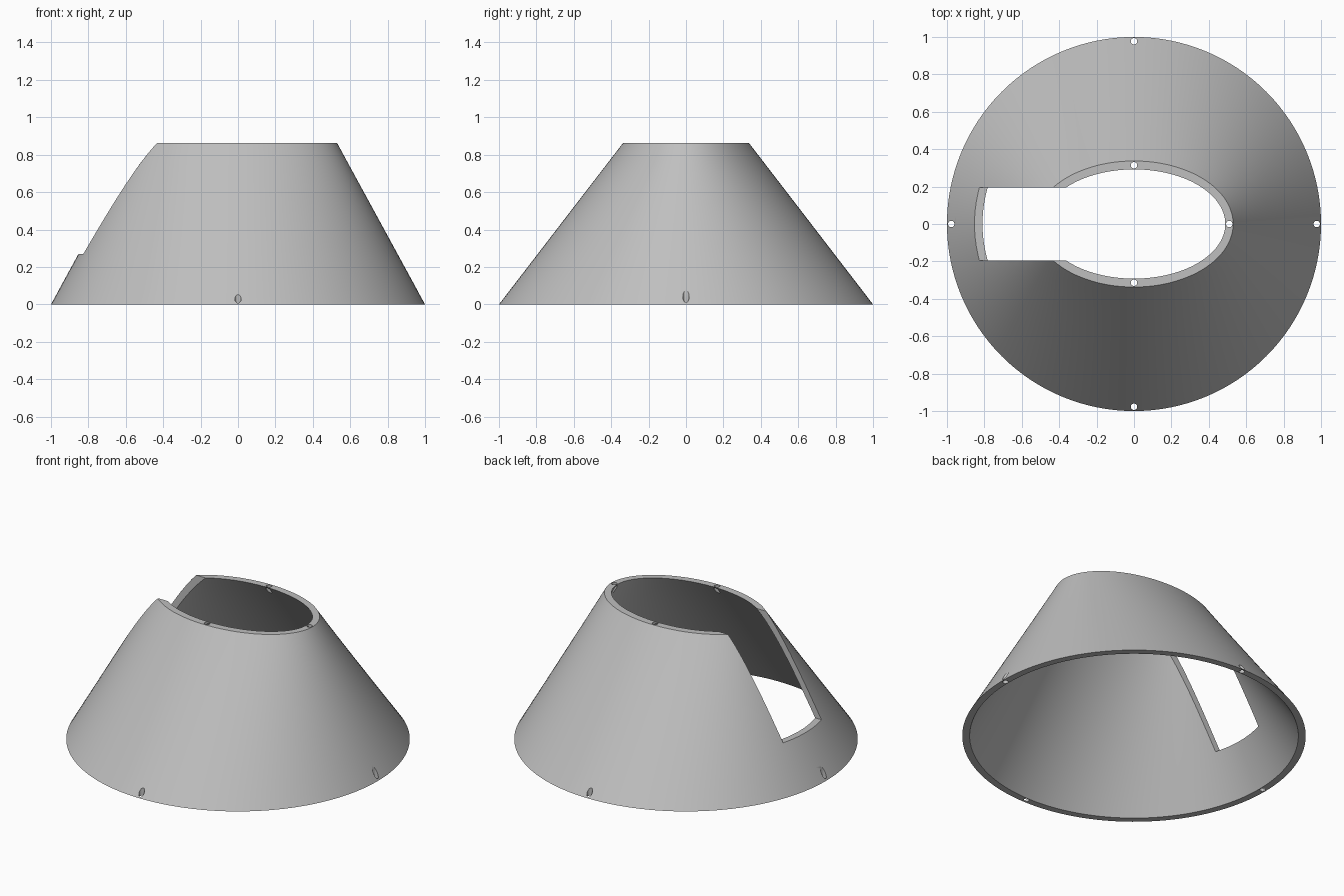
import bpy
import bmesh
from math import cos, sin, tau, radians
from mathutils import Matrix

HEIGHT = 0.862
SEGMENTS = 128
LEVELS = 10
HOLE_RADIUS = 0.017

cube = bpy.data.objects.get("Cube")
if cube:
    bpy.data.objects.remove(cube, do_unlink=True)

grey = bpy.data.materials.new("plain grey")
grey.use_nodes = True
colour = (0.52, 0.52, 0.52, 1)
grey.diffuse_color = colour
grey.node_tree.nodes["Principled BSDF"].inputs["Base Color"].default_value = colour


def make_object(name, bm):
    bmesh.ops.recalc_face_normals(bm, faces=bm.faces)
    mesh = bpy.data.meshes.new(name)
    bm.to_mesh(mesh)
    bm.free()
    mesh.materials.append(grey)
    obj = bpy.data.objects.new(name, mesh)
    bpy.context.collection.objects.link(obj)
    return obj


def ring(bm, base, top, t):
    """Ellipse a fraction t of the way from the base circle to the top ellipse."""
    rx = base + (top[0] - base) * t
    ry = base + (top[1] - base) * t
    angles = [tau * i / SEGMENTS for i in range(SEGMENTS)]
    return [bm.verts.new((rx * cos(a), ry * sin(a), HEIGHT * t)) for a in angles]


# Hollow shroud: round base lofted to an oval rim, with a parallel inner wall
bm = bmesh.new()
steps = [i / LEVELS for i in range(LEVELS + 1)]
rings = [ring(bm, 1.0, (0.53, 0.337), t) for t in steps]
rings += [ring(bm, 0.957, (0.488, 0.292), t) for t in reversed(steps)]
for a, b in zip(rings, rings[1:] + rings[:1]):
    for i in range(SEGMENTS):
        j = (i + 1) % SEGMENTS
        bm.faces.new((a[i], a[j], b[j], b[i]))
shroud = make_object("shroud", bm)


def cut(cutter):
    cutter.hide_render = True
    mod = shroud.modifiers.new("cut", 'BOOLEAN')
    mod.operation = 'DIFFERENCE'
    mod.solver = 'EXACT'
    mod.object = cutter
    bpy.context.view_layer.objects.active = shroud
    bpy.ops.object.modifier_apply(modifier=mod.name)
    bpy.data.objects.remove(cutter, do_unlink=True)


# Open slot down the right side
bm = bmesh.new()
bmesh.ops.create_cube(bm, size=1, matrix=Matrix.Translation((-0.65, 0, 0.77))
                      @ Matrix.Diagonal((1.3, 0.388, 1, 1)))
cut(make_object("slot_cutter", bm))

# Vertical screw holes around the base and the rim
base_holes = [(x, y, 0) for x, y in ((0.977, 0), (-0.977, 0), (0, 0.977), (0, -0.977))]
rim_holes = [(x, y, HEIGHT) for x, y in ((0.509, 0), (0, 0.314), (0, -0.314))]
bm = bmesh.new()
for place in base_holes + rim_holes:
    bmesh.ops.create_cone(bm, cap_ends=True, segments=24, radius1=HOLE_RADIUS,
                          radius2=HOLE_RADIUS, depth=0.5,
                          matrix=Matrix.Translation(place))
cut(make_object("hole_cutter", bm))

# Smooth walls with crisp rims and slot edges
bpy.ops.object.select_all(action='DESELECT')
shroud.select_set(True)
bpy.context.view_layer.objects.active = shroud
bpy.ops.object.shade_smooth_by_angle(angle=radians(30))
